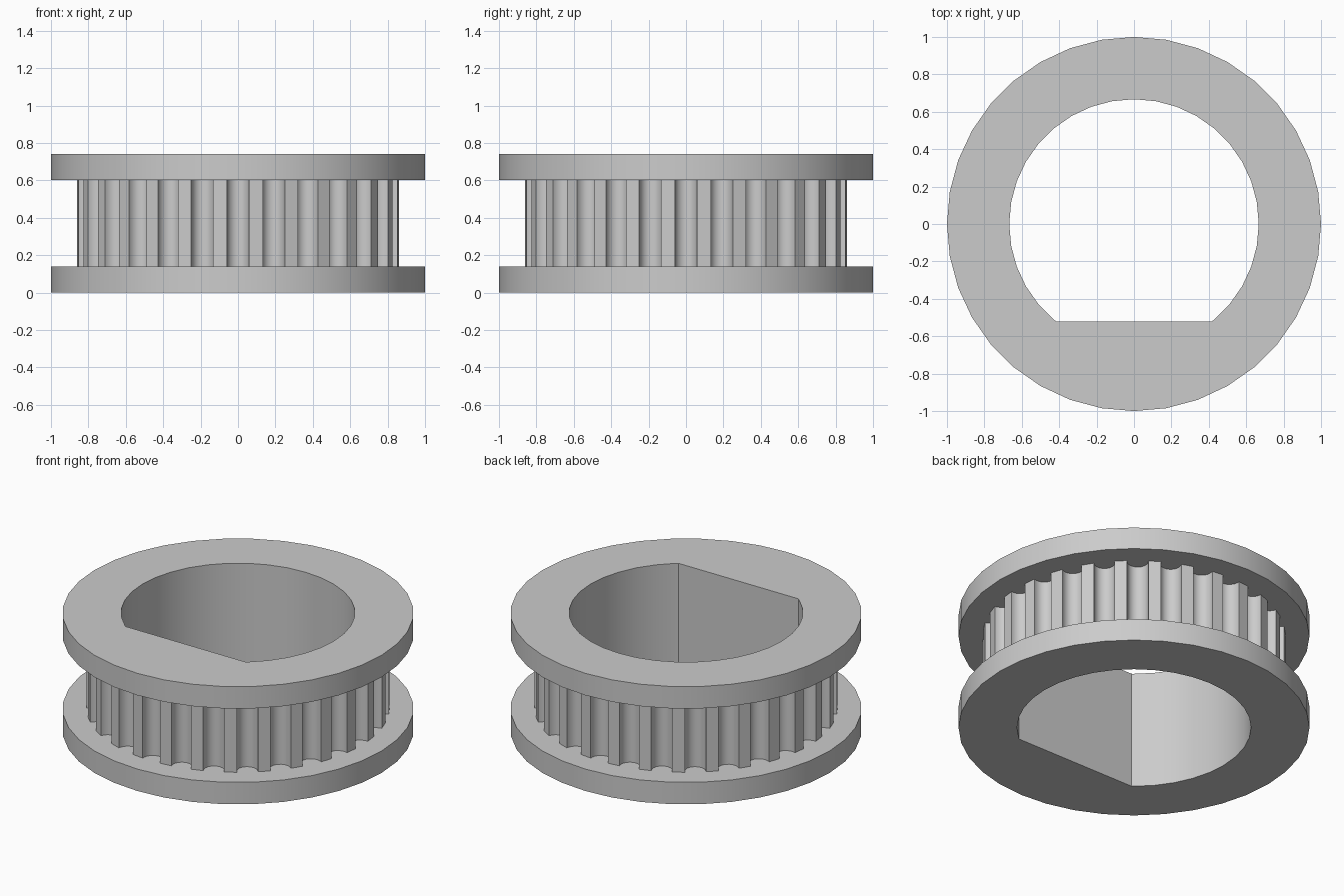
import bpy, bmesh
from math import sin, cos, pi, radians, degrees, asin, sqrt

if "Cube" in bpy.data.objects:
    bpy.data.objects.remove(bpy.data.objects["Cube"], do_unlink=True)

HEIGHT, FLANGE = 0.74, 0.138
BORE_R, FLAT_Y = 0.667, -0.52
TEETH, TIP_R, ROOT_R, GROOVE_R = 28, 0.863, 0.788, 0.06

grey = bpy.data.materials.new("plain grey")
grey.use_nodes = True
colour = (0.6, 0.6, 0.6, 1)
grey.diffuse_color = colour
grey.node_tree.nodes["Principled BSDF"].inputs["Base Color"].default_value = colour


def polar(radius, degs):
    return [(radius * cos(radians(a)), radius * sin(radians(a))) for a in degs]


def bore_outline():
    """Round bore with one flat side at the front."""
    start = degrees(asin(FLAT_Y / BORE_R))
    steps = [a for a in range(-90, 271, 10) if start < a < 180 - start]
    return polar(BORE_R, [start] + steps + [180 - start])


def toothed_outline(steps=8):
    """Round-bottomed grooves, one of them centred on the front."""
    points = []
    centre = ROOT_R + GROOVE_R
    lip = sqrt(TIP_R ** 2 - GROOVE_R ** 2)
    groove = [(lip, -GROOVE_R)]
    for i in range(steps + 1):
        a = pi * i / steps
        groove.append((centre - GROOVE_R * sin(a), -GROOVE_R * cos(a)))
    groove.append((lip, GROOVE_R))
    for k in range(TEETH):
        t = 2 * pi * k / TEETH
        points += [(r * cos(t) - s * sin(t), r * sin(t) + s * cos(t)) for r, s in groove]
    return points


def ring(name, outer, inner, z0, z1):
    """Solid between two outlines, from z0 up to z1."""
    bm = bmesh.new()
    rims = {z0: [], z1: []}
    for outline in (outer, inner):
        low, high = ([bm.verts.new((x, y, z)) for x, y in outline] for z in (z0, z1))
        for i in range(len(outline)):
            j = (i + 1) % len(outline)
            bm.faces.new((low[i], low[j], high[j], high[i]))
            rims[z0].append(bm.edges.get((low[i], low[j])))
            rims[z1].append(bm.edges.get((high[i], high[j])))
    for z, edges in rims.items():
        bmesh.ops.triangle_fill(bm, edges=edges, use_beauty=True, normal=(0, 0, 1))
    bmesh.ops.recalc_face_normals(bm, faces=bm.faces)
    mesh = bpy.data.meshes.new(name)
    bm.to_mesh(mesh)
    bm.free()
    mesh.materials.append(grey)
    obj = bpy.data.objects.new(name, mesh)
    bpy.context.collection.objects.link(obj)
    return obj


# Two flanges with the toothed hub between them, all sharing the bore
bore = bore_outline()
disc = polar(1, range(0, 360, 10))
parts = [
    ring("lower_flange", disc, bore, 0, FLANGE),
    ring("toothed_hub", toothed_outline(), bore, FLANGE, HEIGHT - FLANGE),
    ring("upper_flange", disc, bore, HEIGHT - FLANGE, HEIGHT),
]

bpy.ops.object.select_all(action="DESELECT")
for part in parts:
    part.select_set(True)
bpy.context.view_layer.objects.active = parts[0]
bpy.ops.object.shade_smooth_by_angle(angle=radians(30))
